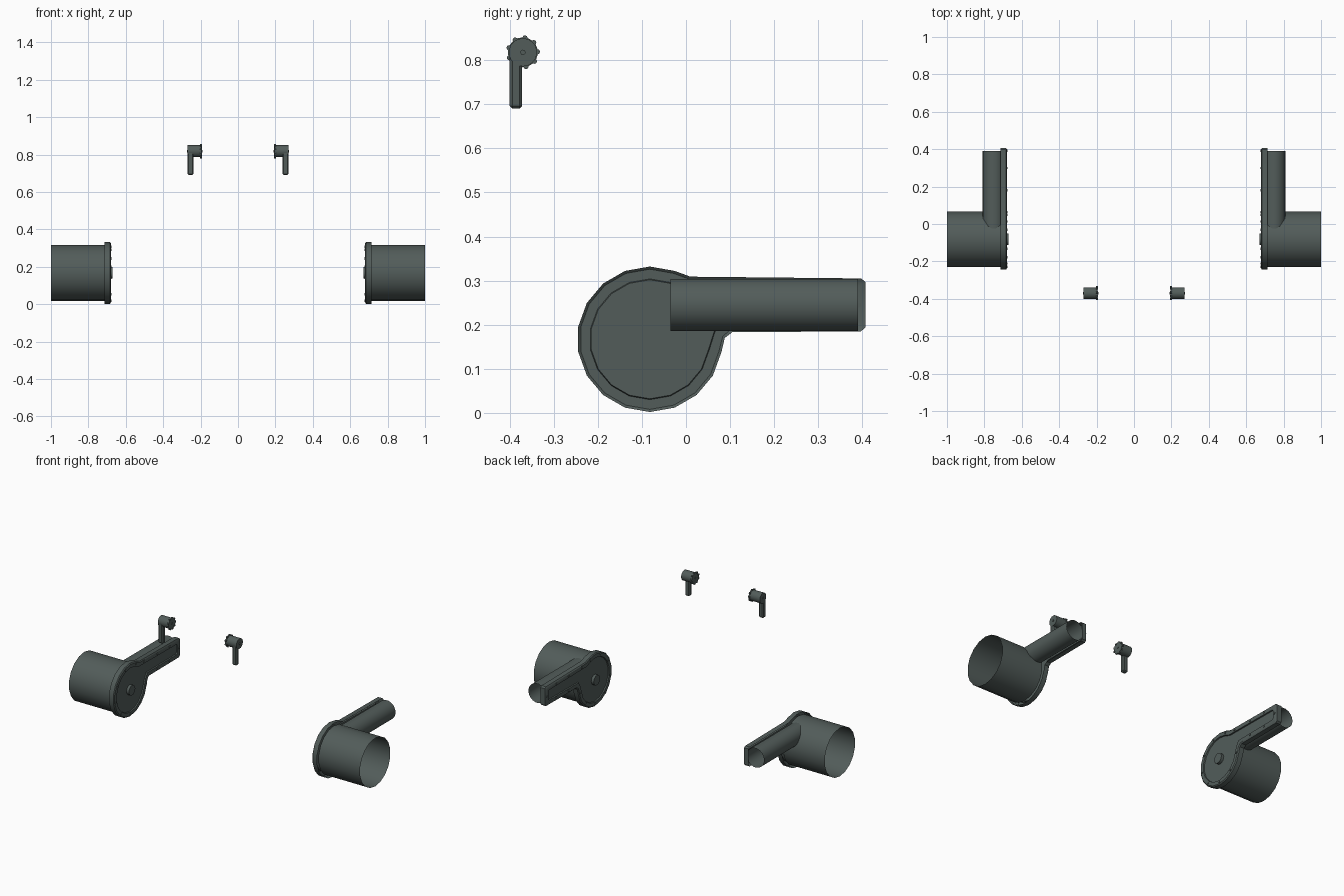
import bpy, bmesh, math
from mathutils import Matrix, Vector

if "Cube" in bpy.data.objects:
    bpy.data.objects.remove(bpy.data.objects["Cube"])

mat = bpy.data.materials.new("dark grey green")
mat.diffuse_color = (0.085, 0.108, 0.102, 1)
mat.use_nodes = True
mat.node_tree.nodes["Principled BSDF"].inputs["Base Color"].default_value = mat.diffuse_color

CY, CZ = -0.082, 0.167      # drum axis
KY, KZ = -0.37, 0.818       # knob axis


def finish(name, bm, smooth=True):
    """Turn a right-hand-side bmesh into an object mirrored across x = 0."""
    bmesh.ops.recalc_face_normals(bm, faces=bm.faces)
    me = bpy.data.meshes.new(name)
    bm.to_mesh(me)
    bm.free()
    me.materials.append(mat)
    ob = bpy.data.objects.new(name, me)
    bpy.context.collection.objects.link(ob)
    m = ob.modifiers.new("mirror", 'MIRROR')
    m.use_clip = False
    m.use_mirror_merge = False
    if smooth:
        bpy.ops.object.select_all(action='DESELECT')
        ob.select_set(True)
        bpy.context.view_layer.objects.active = ob
        bpy.ops.object.shade_smooth_by_angle(angle=math.radians(35))
    return ob


def loft(bm, loops, cap_first=False, cap_last=False):
    rings = [[bm.verts.new(p) for p in lp] for lp in loops]
    for a, b in zip(rings, rings[1:]):
        n = len(a)
        for i in range(n):
            bm.faces.new((a[i], a[(i + 1) % n], b[(i + 1) % n], b[i]))
    if cap_first:
        bm.faces.new(rings[0])
    if cap_last:
        bm.faces.new(rings[-1])


def ring_x(x, y, z, r, n):
    return [(x, y + r * math.cos(math.pi / 2 + 2 * math.pi * i / n),
             z + r * math.sin(math.pi / 2 + 2 * math.pi * i / n)) for i in range(n)]


def cyl_x(bm, x0, x1, y, z, r, n, cap0=True, cap1=True):
    loft(bm, [ring_x(x0, y, z, r, n), ring_x(x1, y, z, r, n)], cap0, cap1)


# open drum shell
bm = bmesh.new()
cyl_x(bm, 0.715, 1.0, CY, CZ, 0.15, 18, False, False)
finish("drum", bm)

# open arm tube running backwards
bm = bmesh.new()
loft(bm, [[(0.75 + 0.06 * math.cos(2 * math.pi * i / 18), y,
            0.245 + 0.06 * math.sin(2 * math.pi * i / 18)) for i in range(18)]
          for y in (-0.035, 0.39)])
finish("arm_tube", bm)


# cover plate: disc and arm outline, stepped inwards to a recessed panel
def outline(x, d):
    r = 0.165 - d
    pts = [(CY + r * math.cos(math.radians(a)), CZ + r * math.sin(math.radians(a)))
           for a in range(70, 351, 20)]
    pts += [(0.088 - 0.8 * d, 0.17 + 0.5 * d), (0.105 - 0.8 * d, 0.183 + d),
            (0.397 - d, 0.185 + d), (0.407 - d, 0.194 + d),
            (0.407 - d, 0.297 - d), (0.397 - d, 0.305 - d),
            (0.01 - 0.3 * d, 0.309 - d)]
    return [(x, y, z) for y, z in pts]


bm = bmesh.new()
loft(bm, [outline(0.715, 0), outline(0.685, 0), outline(0.68, 0.006),
          outline(0.68, 0.028), outline(0.687, 0.03)], cap_last=True)
finish("cover_plate", bm)

# centre hub
bm = bmesh.new()
cyl_x(bm, 0.67, 0.688, CY, CZ, 0.031, 16)
finish("centre_hub", bm)

# small bolts on the plate rim
bm = bmesh.new()
spots = [(CY + 0.149 * math.cos(math.radians(a)), CZ + 0.149 * math.sin(math.radians(a)))
         for a in range(70, 351, 40)]
spots += [(y, z) for y in (0.18, 0.3) for z in (0.201, 0.29)] + [(0.05, 0.291), (0.392, 0.245)]
for y, z in spots:
    cyl_x(bm, 0.676, 0.682, y, z, 0.006, 8)
finish("rim_bolts", bm)

# small knob barrel with a pin through it
bm = bmesh.new()
cyl_x(bm, 0.2, 0.27, KY, KZ, 0.032, 18)
cyl_x(bm, 0.191, 0.274, KY, KZ, 0.006, 10)
finish("knob_barrel", bm)

# lobed end plate of the knob
bm = bmesh.new()
cyl_x(bm, 0.194, 0.202, KY, KZ, 0.034, 18)
for i in range(9):
    a = math.radians(82 + 40 * i)
    cyl_x(bm, 0.193, 0.203, KY + 0.033 * math.cos(a), KZ + 0.033 * math.sin(a), 0.006, 8)
finish("knob_lobes", bm)

# hanging lever with softened edges
bm = bmesh.new()
bmesh.ops.create_cube(bm, size=1, matrix=Matrix.Translation(Vector((0.254, -0.386, 0.753)))
                      @ Matrix.Diagonal((0.031, 0.028, 0.126, 1)))
bmesh.ops.bevel(bm, geom=bm.edges[:], offset=0.006, segments=1, affect='EDGES')
finish("lever", bm, False)
